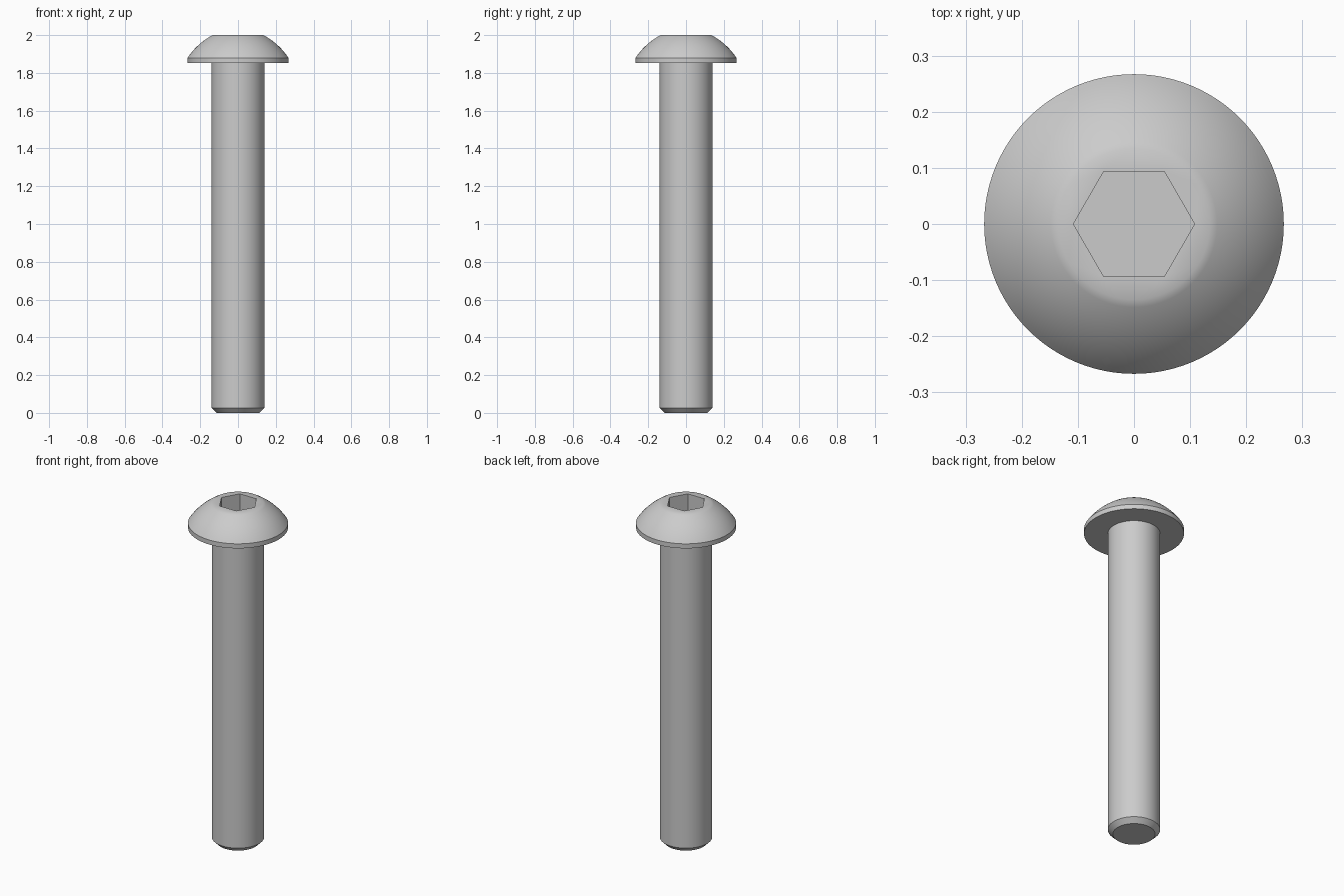
import bpy, bmesh
from math import cos, sin, pi, radians
from mathutils import Vector

SEGMENTS = 96

if "Cube" in bpy.data.objects:
    bpy.data.objects.remove(bpy.data.objects["Cube"], do_unlink=True)

steel = bpy.data.materials.new("grey_steel")
steel.use_nodes = True
grey = (0.6, 0.6, 0.6, 1)
steel.diffuse_color = grey
steel.node_tree.nodes["Principled BSDF"].inputs["Base Color"].default_value = grey


def ring(bm, radius, z, count=SEGMENTS):
    return [bm.verts.new((radius * cos(2 * pi * i / count),
                          radius * sin(2 * pi * i / count), z)) for i in range(count)]


def skin(bm, a, b):
    n = len(a)
    for i in range(n):
        j = (i + 1) % n
        bm.faces.new((a[i], a[j], b[j], b[i]))


def lathe(bm, profile):
    rings = [ring(bm, r, z) for r, z in profile]
    for a, b in zip(rings, rings[1:]):
        skin(bm, a, b)
    return rings


def finish(bm, name):
    mesh = bpy.data.meshes.new(name)
    bm.to_mesh(mesh)
    bm.free()
    mesh.materials.append(steel)
    obj = bpy.data.objects.new(name, mesh)
    bpy.context.collection.objects.link(obj)
    bpy.ops.object.select_all(action='DESELECT')
    obj.select_set(True)
    bpy.context.view_layer.objects.active = obj
    bpy.ops.object.shade_smooth_by_angle(angle=radians(31))


# Shaft with a chamfered tip
HEAD_BASE, SHAFT_R = 1.853, 0.14
bm = bmesh.new()
rings = lathe(bm, [(0.113, 0), (SHAFT_R, 0.027), (SHAFT_R, HEAD_BASE)])
bm.faces.new(rings[0][::-1])
finish(bm, "shaft")

# Domed head: flat underside, short rim, curved dome
rim, bend, crown = Vector((0.267, 1.88)), Vector((0.216, 1.956)), Vector((0.135, 2.0))
steps = 12
dome = [rim * (1 - t) ** 2 + bend * 2 * t * (1 - t) + crown * t * t
        for t in (i / steps for i in range(steps + 1))]
bm = bmesh.new()
top = lathe(bm, [(SHAFT_R, HEAD_BASE), (rim.x, HEAD_BASE)] + [tuple(p) for p in dome])[-1]

# Flat crown joining the round edge to the hexagonal mouth
mouth = ring(bm, 0.108, 2.0, 6)
per_side = SEGMENTS // 6
for i in range(SEGMENTS):
    j = (i + 1) % SEGMENTS
    c, d = [((k + per_side // 2) // per_side) % 6 for k in (i, j)]
    bm.faces.new((top[i], top[j], mouth[c]))
    if c != d:
        bm.faces.new((top[j], mouth[d], mouth[c]))

# Hexagonal socket
floor = ring(bm, 0.108, 1.89, 6)
skin(bm, mouth, floor)
bm.faces.new(floor)
finish(bm, "head")
